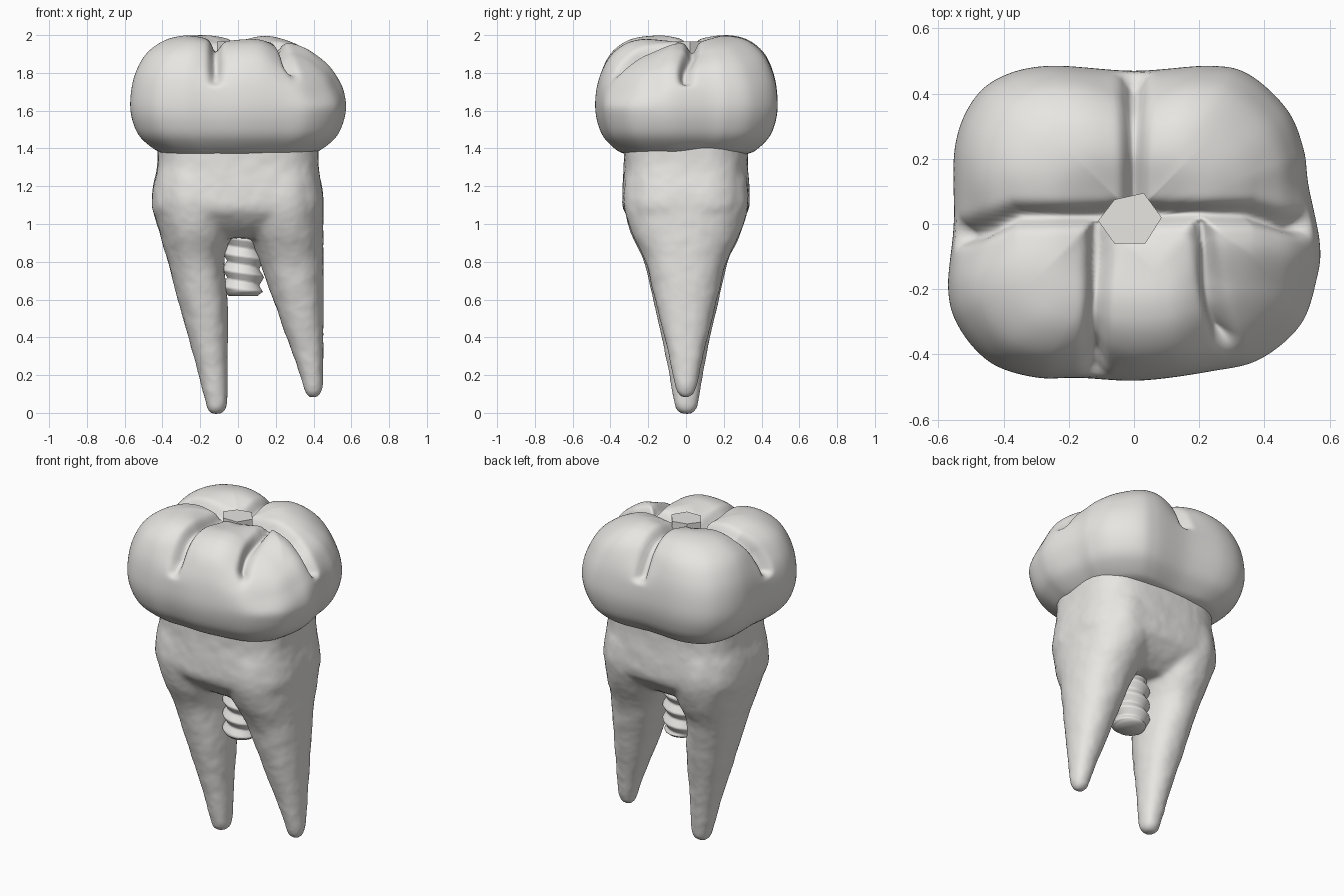
import bpy, bmesh, math
from mathutils import Vector

if "Cube" in bpy.data.objects:
    bpy.data.objects.remove(bpy.data.objects["Cube"])

# Off-white enamel
enamel = bpy.data.materials.new("off_white")
enamel.diffuse_color = (.8, .79, .765, 1)
enamel.use_nodes = True
enamel.node_tree.nodes["Principled BSDF"].inputs["Base Color"].default_value = enamel.diffuse_color


def loft(name, rings, smooth=True):
    """Skin a list of equal-length vertex rings and cap both ends."""
    bm = bmesh.new()
    vs = [[bm.verts.new(p) for p in r] for r in rings]
    n = len(rings[0])
    for a, b in zip(vs, vs[1:]):
        for i in range(n):
            j = (i + 1) % n
            bm.faces.new((a[i], a[j], b[j], b[i]))
    bm.faces.new(vs[0][::-1])
    bm.faces.new(vs[-1])
    bmesh.ops.recalc_face_normals(bm, faces=bm.faces)
    me = bpy.data.meshes.new(name)
    bm.to_mesh(me)
    bm.free()
    for p in me.polygons:
        p.use_smooth = smooth
    me.materials.append(enamel)
    ob = bpy.data.objects.new(name, me)
    bpy.context.collection.objects.link(ob)
    return ob


def spline(pts, steps, closed=False):
    """Catmull-Rom curve through points of any dimension."""
    n = len(pts)
    get = (lambda i: pts[i % n]) if closed else (lambda i: pts[max(0, min(n - 1, i))])
    out = []
    for i in range(n if closed else n - 1):
        p = [get(i + k) for k in (-1, 0, 1, 2)]
        for s in range(steps):
            t = s / steps
            out.append(tuple(0.5 * (2 * b + (c - a) * t + (2 * a - 5 * b + 4 * c - d) * t * t
                                    + (3 * b - a - 3 * c + d) * t ** 3)
                             for a, b, c, d in zip(*p)))
    if not closed:
        out.append(tuple(pts[-1]))
    return out


def smoothstep(a, b, x):
    t = max(0, min(1, (x - a) / (b - a)))
    return t * t * (3 - 2 * t)


# Crown: top-view outline scaled along a side profile
outline = spline([(.57, -.06), (.535, .12), (.52, .23), (.47, .35), (.355, .457), (.235, .485),
                  (0, .47), (-.26, .485), (-.41, .45), (-.5, .37), (-.55, .23), (-.553, 0),
                  (-.57, -.2), (-.535, -.32), (-.44, -.425), (-.305, -.47), (-.165, -.472),
                  (.02, -.48), (.235, -.452), (.385, -.415), (.51, -.31), (.56, -.17)], 14, True)
profile = spline([(.66, 1.37), (.76, 1.39), (.9, 1.455), (.97, 1.53), (1, 1.62), (.985, 1.73),
                  (.94, 1.82), (.86, 1.9), (.74, 1.957), (.6, 1.99), (.42, 2.0), (.2, 1.975),
                  (.02, 1.955)], 9)


def crown_z(x, y, z):
    """Lower the right side and front right cusp."""
    k = smoothstep(1.55, 1.85, z)
    right = smoothstep(.1, .45, x)
    return z - k * (right * (.05 + .06 * smoothstep(0, -.4, y))
                    + .02 * smoothstep(-.05, -.2, y) * smoothstep(-.2, .05, x))


crown = loft("crown", [[(x * s, y * s, crown_z(x * s, y * s, z)) for x, y in outline]
                       for s, z in profile])

# Fissures pressed into the chewing surface
grooves = [[(-.54, -.03), (-.38, .025), (0, .025), (.38, .035), (.52, 0)],
           [(0, .03), (0, .45)],
           [(-.1, 0), (-.12, -.44)],
           [(.205, 0), (.285, -.355)]]


def groove_distance(p):
    best = 9
    for line in grooves:
        for a, b in zip(line, line[1:]):
            a, b = Vector(a), Vector(b)
            t = max(0, min(1, (p - a).dot(b - a) / (b - a).length_squared))
            best = min(best, (p - a - (b - a) * t).length)
    return best


moves = []
for v in crown.data.vertices:
    if v.co.z > 1.68:
        d = groove_distance(v.co.xy)
        wide = smoothstep(1.7, 1.9, v.co.z)
        deep = smoothstep(1.72, 1.76, v.co.z)
        depth = .058 * deep * math.exp(-(d / .028) ** 2) + .026 * wide * math.exp(-(d / .1) ** 2)
        moves.append((v.index, v.co - v.normal * depth))
for i, co in moves:
    crown.data.vertices[i].co = co


# Root trunk and two tapering roots, fused by a voxel remesh
def section(cx, z, rx, ry, e, n=48):
    pts = []
    for i in range(n):
        c, s = math.cos(2 * math.pi * i / n), math.sin(2 * math.pi * i / n)
        pts.append((cx + rx * math.copysign(abs(c) ** (2 / e), c),
                    ry * math.copysign(abs(s) ** (2 / e), s), z))
    return pts


def root_part(name, keys, e):
    return loft(name, [section(*k, e) for k in spline(keys, 5)])


roots = [
    root_part("roots", [(0, .925, .22, .17), (0, .97, .36, .24), (0, 1.03, .43, .3),
                        (0, 1.09, .455, .335), (-.003, 1.2, .447, .335),
                        (0, 1.32, .425, .328), (0, 1.44, .43, .33)], 3.2),
    root_part("left_root", [(-.115, -.008, .02, .02), (-.115, .012, .046, .05),
                            (-.115, .07, .06, .067), (-.145, .3, .09, .108),
                            (-.187, .6, .132, .175), (-.222, .8, .148, .222),
                            (-.225, .95, .19, .29), (-.23, 1.1, .22, .33),
                            (-.23, 1.25, .2, .32)], 2.2),
    root_part("right_root", [(.4, .082, .02, .02), (.4, .102, .042, .045),
                             (.396, .16, .056, .062), (.373, .3, .079, .092),
                             (.32, .6, .134, .165), (.283, .8, .168, .215),
                             (.252, .95, .2, .285), (.23, 1.1, .22, .33),
                             (.23, 1.25, .2, .32)], 2.2)]
bpy.ops.object.select_all(action='DESELECT')
for o in roots:
    o.select_set(True)
bpy.context.view_layer.objects.active = roots[0]
bpy.ops.object.join()
root = roots[0]
m = root.modifiers.new("fuse", 'REMESH')
m.mode = 'VOXEL'
m.voxel_size = .014
m.use_smooth_shade = True
m = root.modifiers.new("soften", 'SMOOTH')
m.factor, m.iterations = .5, 14
tex = bpy.data.textures.new("root_bumps", 'CLOUDS')
tex.noise_scale = .1
m = root.modifiers.new("bumps", 'DISPLACE')
m.texture, m.strength, m.mid_level = tex, .008, .45

# Threaded post between the roots
rings, n, pitch = [], 48, .088
for k in range(82):
    z = .62 + k * .007
    ring = []
    for i in range(n):
        a = 2 * math.pi * i / n
        f = ((z - .63) / pitch + i / n + .5) % 1
        r = .084 + .027 * (1 - abs(2 * f - 1))
        r = min(r, .078 + .03 * smoothstep(.62, .645, z)) if z < .66 else r
        ring.append((.027 + r * math.cos(a), r * math.sin(a), z))
    rings.append(ring)
post = loft("threaded_post", rings)

# Six-sided post head showing at the centre of the crown
hexagon = [(-.11, .01), (-.06, .075), (.03, .095), (.085, .02), (.035, -.06), (-.06, -.06)]
loft("post_head", [[(x, y, z) for x, y in hexagon] for z in (1.8, 1.965)], smooth=False)
